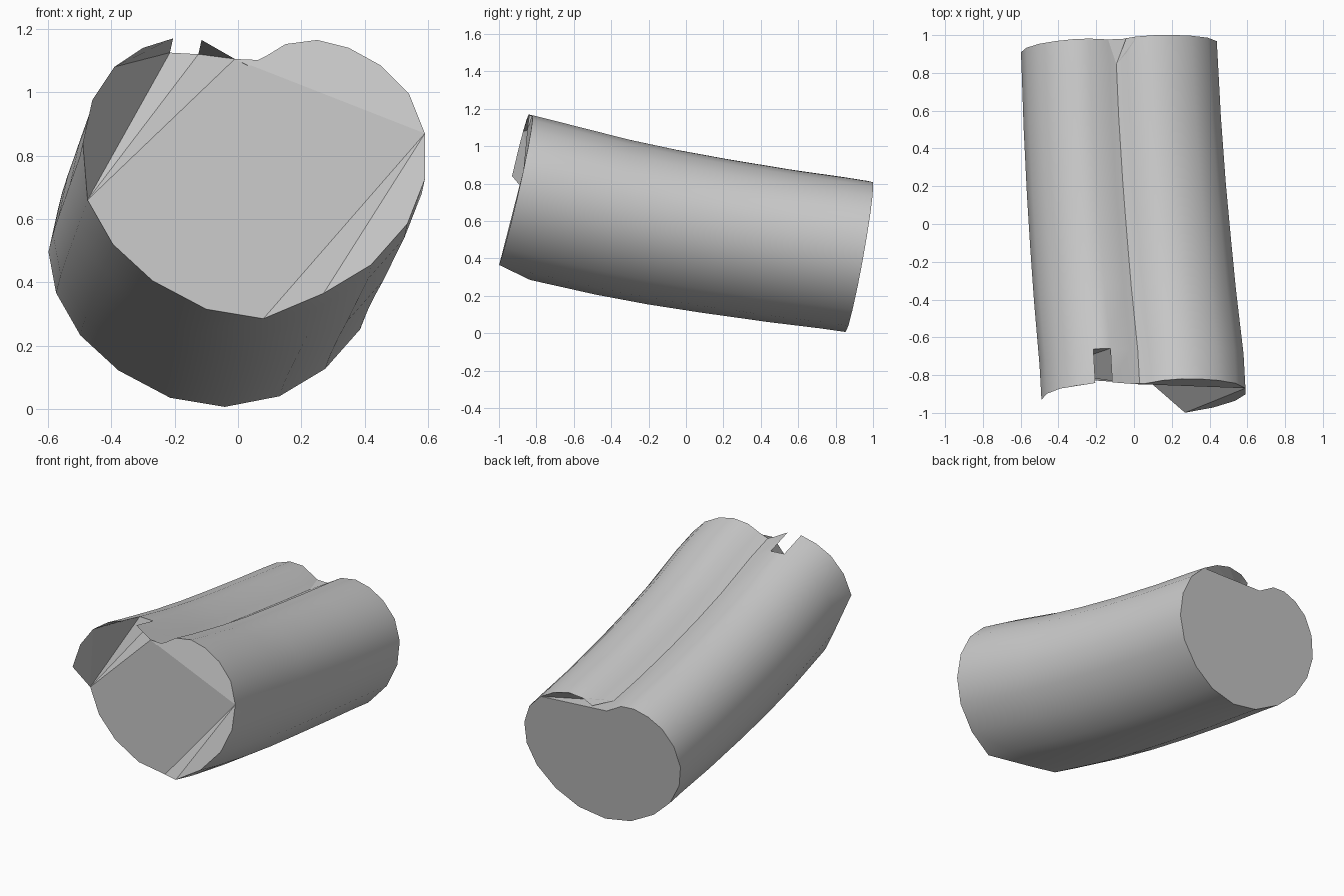
import bpy, bmesh, math

cube = bpy.data.objects.get("Cube")
if cube:
    bpy.data.objects.remove(cube, do_unlink=True)

grey = bpy.data.materials.new("plain grey")
grey.use_nodes = True
colour = (0.6, 0.6, 0.6, 1)
grey.diffuse_color = colour
grey.node_tree.nodes["Principled BSDF"].inputs["Base Color"].default_value = colour

# Two-lobed cross-section (x, z), clockwise from the notch
profile = [(.03, 1.085), (.09, 1.115), (.15, 1.152), (.25, 1.165), (.35, 1.14),
           (.45, 1.085), (.54, .995), (.59, .87), (.59, .725), (.535, .585),
           (.42, .455), (.27, .365), (.09, .33), (-.09, .36), (-.26, .45),
           (-.385, .565), (-.465, .705), (-.49, .84), (-.46, .975), (-.39, 1.08),
           (-.30, 1.14), (-.205, 1.17), (-.115, 1.165), (-.01, 1.105)]
# Stations along the bent axis: y, x shift, z shift, plane slope, scale
stations = [(-.82, 0, 0, .225, 1), (-.64, -.01, -.045, .222, 1),
            (-.3, -.045, -.127, .215, .99), (-.03, -.068, -.182, .208, .983),
            (.25, -.09, -.23, .2, .975), (.6, -.112, -.284, .187, .967),
            (.87, -.124, -.32, .177, .962), (1.0, -.13, -.34, .173, .96)]
CX, CZ = .05, .745
N, LAST = len(profile), len(stations) - 1

# Ring points left out where the ends are chipped
missing = {(0, i) for i in range(12, 17)} | {(LAST, 0)}
slot = (0, 21)

bm = bmesh.new()
v = {}
for s, (y, dx, dz, slope, k) in enumerate(stations):
    for i, (x, z) in enumerate(profile):
        if (s, i) not in missing:
            v[s, i] = bm.verts.new((CX + k * (x - CX) + dx,
                                    y - slope * k * (1.165 - z) + .05 * (x - .25),
                                    CZ + k * (z - CZ) + dz))


def face(keys, smooth=False):
    keys = [k for k in keys if k in v]
    if len(keys) > 2:
        bm.faces.new([v[k] for k in keys]).smooth = smooth


# Outer skin, with a small slot at the front edge
for s in range(LAST):
    for i in range(N):
        j = (i + 1) % N
        if (s, i) != slot:
            face([(s, i), (s, j), (s + 1, j), (s + 1, i)], True)


def a(*ids):
    return [(0, i) for i in ids]


def b(*ids):
    return [(1, i) for i in ids]


# Faceted front end
for keys in (a(23, *range(8)),                      # lobe
             a(*range(7, 12)),                      # side strip
             a(7, 11) + b(12),
             a(23, 7) + b(*range(12, 17)),          # main recessed facet
             b(16, 22) + a(23),
             b(16, 21, 22),
             b(16) + a(19) + b(21),
             b(16) + a(17, 18, 19),
             a(19, 20, 21) + b(21),                 # slot walls
             b(22) + a(22, 23)):
    face(keys)

# Back end with the notch set in
notch = (LAST - 1, 0)
face([(LAST, i) for i in range(5, N)])
face([(LAST, 23), notch, (LAST, 5)])
for i in range(1, 5):
    face([notch, (LAST, i), (LAST, i + 1)])

bmesh.ops.recalc_face_normals(bm, faces=bm.faces)
mesh = bpy.data.meshes.new("bent_log")
bm.to_mesh(mesh)
bm.free()
mesh.materials.append(grey)
log = bpy.data.objects.new("bent_log", mesh)
bpy.context.collection.objects.link(log)

# Smooth skin, flat ends
flat = [p.index for p in mesh.polygons if not p.use_smooth]
bpy.ops.object.select_all(action='DESELECT')
log.select_set(True)
bpy.context.view_layer.objects.active = log
bpy.ops.object.shade_smooth_by_angle(angle=math.radians(35))
for i in flat:
    mesh.polygons[i].use_smooth = False
